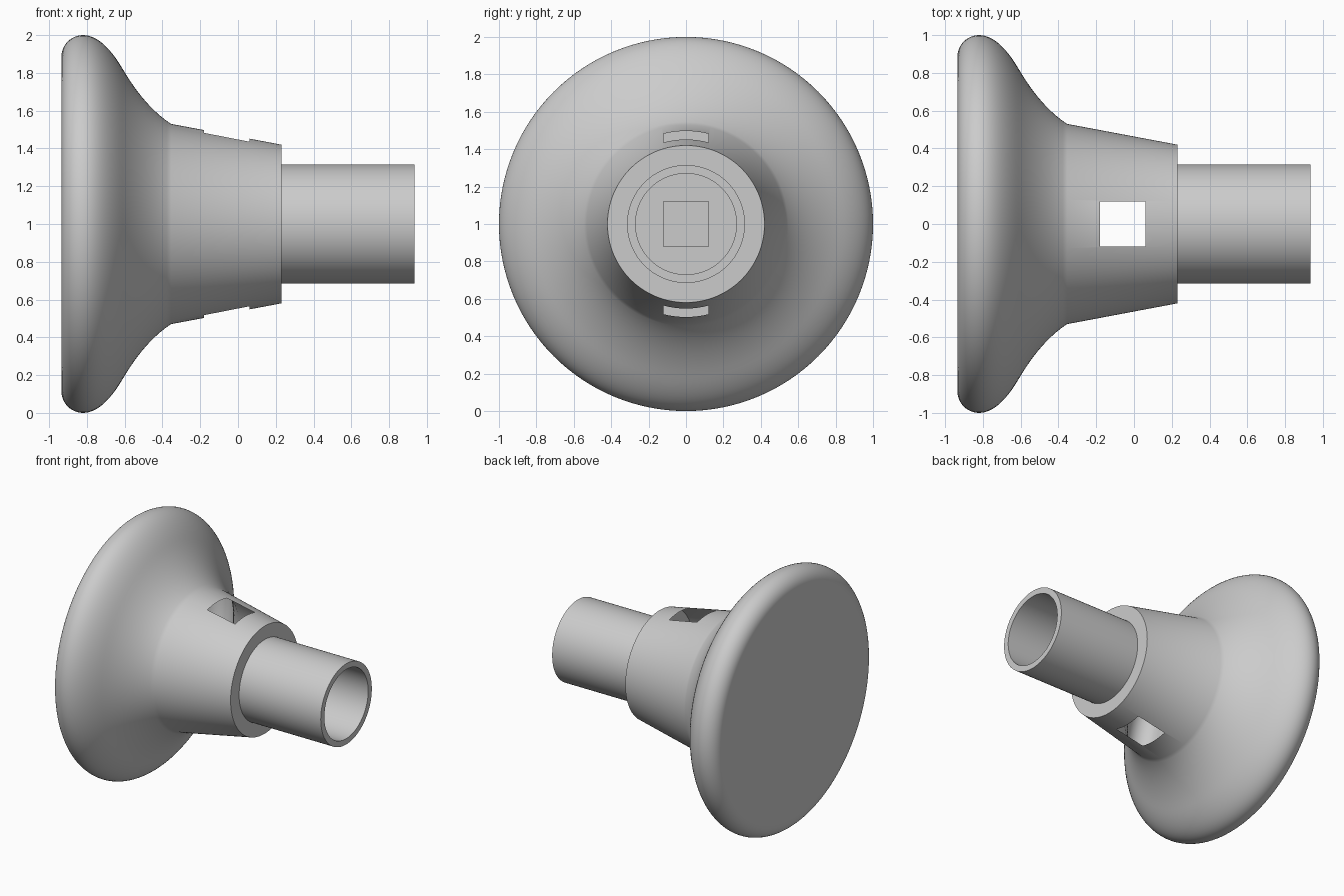
import bpy, math
from mathutils import Vector

cube = bpy.data.objects.get("Cube")
if cube:
    bpy.data.objects.remove(cube, do_unlink=True)

SEGMENTS = 128
AXIS_HEIGHT = 1.0

grey = bpy.data.materials.new("light grey")
grey.use_nodes = True
grey.diffuse_color = (0.6, 0.6, 0.6, 1)
grey.node_tree.nodes["Principled BSDF"].inputs["Base Color"].default_value = grey.diffuse_color


def bezier(a, control, b, steps):
    """Points along a quadratic curve, leaving out the first."""
    a, control, b = Vector(a), Vector(control), Vector(b)
    ts = [i / steps for i in range(1, steps + 1)]
    return [tuple(a * (1 - t) ** 2 + control * 2 * t * (1 - t) + b * t * t) for t in ts]


def lathe(name, profile):
    """Turn (x, radius) points about the x axis, closing both ends with a flat disc."""
    verts, faces = [], []
    for x, r in profile:
        for s in range(SEGMENTS):
            a = math.tau * s / SEGMENTS
            verts.append((x, r * math.cos(a), AXIS_HEIGHT + r * math.sin(a)))
    for ring in range(len(profile) - 1):
        for s in range(SEGMENTS):
            i, j = ring * SEGMENTS + s, ring * SEGMENTS + (s + 1) % SEGMENTS
            faces.append((j, i, i + SEGMENTS, j + SEGMENTS))
    last = (len(profile) - 1) * SEGMENTS
    faces.append(tuple(range(SEGMENTS))[::-1])
    faces.append(tuple(range(last, last + SEGMENTS)))
    mesh = bpy.data.meshes.new(name)
    mesh.from_pydata(verts, [], faces)
    mesh.materials.append(grey)
    obj = bpy.data.objects.new(name, mesh)
    bpy.context.collection.objects.link(obj)
    return obj


def cut_box(target, low, high):
    """Subtract a box from the target."""
    low, high = Vector(low), Vector(high)
    bpy.ops.mesh.primitive_cube_add(size=1, location=(low + high) / 2)
    cutter = bpy.context.object
    cutter.scale = high - low
    cutter.hide_render = True
    cutter.data.materials.append(grey)
    mod = target.modifiers.new("cut", "BOOLEAN")
    mod.operation, mod.solver, mod.object = "DIFFERENCE", "EXACT", cutter
    bpy.context.view_layer.objects.active = target
    bpy.ops.object.modifier_apply(modifier=mod.name)
    bpy.data.objects.remove(cutter, do_unlink=True)


# Profile: rounded rim, flared neck, tapered collar, stem, then the stem's bore
rim = 0.115
profile = [(-0.82 - rim * math.cos(a), 1 - rim + rim * math.sin(a))
           for a in (math.pi / 2 * i / 12 for i in range(13))]
profile += bezier((-0.82, 1.0), (-0.716, 1.0), (-0.61, 0.82), 12)
profile += bezier((-0.61, 0.82), (-0.492, 0.619), (-0.354, 0.53), 12)
profile += [(0.23, 0.42), (0.23, 0.315), (0.935, 0.315), (0.935, 0.27), (0.23, 0.27)]
knob = lathe("knob_with_stem", profile)

# Square slot through the collar, and square socket from the bore into it
half = 0.12
cut_box(knob, (-0.18, -half, 0.2), (0.06, half, 1.8))
cut_box(knob, (-0.1, -half, AXIS_HEIGHT - half), (0.3, half, AXIS_HEIGHT + half))

bpy.ops.object.select_all(action="DESELECT")
knob.select_set(True)
bpy.context.view_layer.objects.active = knob
bpy.ops.object.shade_smooth_by_angle(angle=math.radians(30))
